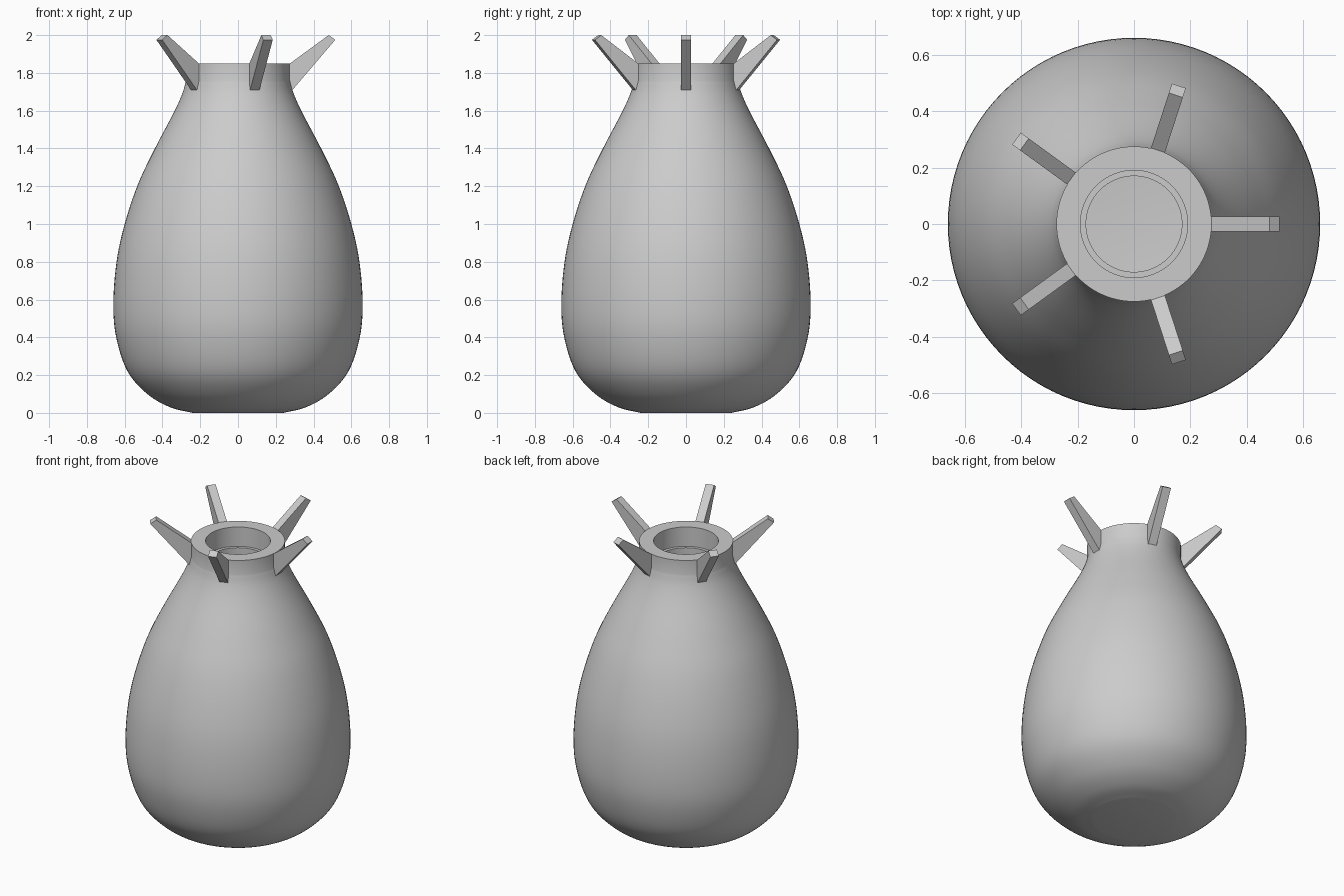
import bpy, bmesh, math
from mathutils import Matrix, Vector

cube = bpy.data.objects.get("Cube")
if cube:
    bpy.data.objects.remove(cube)

GREY = (0.6, 0.6, 0.6, 1.0)
grey = bpy.data.materials.new("plain grey")
grey.use_nodes = True
grey.diffuse_color = GREY
grey.node_tree.nodes["Principled BSDF"].inputs["Base Color"].default_value = GREY


def add_object(name, bm):
    bmesh.ops.recalc_face_normals(bm, faces=bm.faces)
    mesh = bpy.data.meshes.new(name)
    bm.to_mesh(mesh)
    bm.free()
    mesh.materials.append(grey)
    obj = bpy.data.objects.new(name, mesh)
    bpy.context.collection.objects.link(obj)
    return obj


def smooth_path(points, steps=6):
    """Catmull-Rom curve through (radius, height) points."""
    pts = [Vector(p) for p in points]
    pts = [2 * pts[0] - pts[1]] + pts + [2 * pts[-1] - pts[-2]]
    out = []
    for a, b, c, d in zip(pts, pts[1:], pts[2:], pts[3:]):
        for i in range(steps):
            t = i / steps
            out.append(0.5 * (2 * b + (c - a) * t + (2 * a - 5 * b + 4 * c - d) * t**2
                              + (3 * b - a - 3 * c + d) * t**3))
    return out + [pts[-2]]


def lathe(name, profile, segments=96):
    bm = bmesh.new()
    verts = [bm.verts.new((r, 0, z)) for r, z in profile]
    edges = [bm.edges.new(pair) for pair in zip(verts, verts[1:])]
    bmesh.ops.spin(bm, geom=verts + edges, cent=(0, 0, 0), axis=(0, 0, 1),
                   angle=math.tau, steps=segments, use_duplicate=False)
    bmesh.ops.remove_doubles(bm, verts=bm.verts, dist=0.0005)
    return add_object(name, bm)


# Hollow vessel: outer belly, neck, rim, stepped mouth and inner wall
belly = smooth_path([(0.24, 0), (0.36, 0.03), (0.48, 0.1), (0.585, 0.22), (0.645, 0.4),
                     (0.66, 0.58), (0.643, 0.8), (0.6, 1.0), (0.53, 1.21), (0.44, 1.4),
                     (0.34, 1.59), (0.295, 1.69), (0.275, 1.76)])
inside = smooth_path([(0.17, 1.66), (0.35, 1.4), (0.5, 1.0), (0.57, 0.6),
                      (0.5, 0.25), (0.36, 0.11), (0.2, 0.08)])
mouth = [(0.275, 1.85), (0.19, 1.85), (0.19, 1.725), (0.17, 1.725)]
vessel = lathe("vessel", [(0, 0)] + belly + mouth + inside + [(0, 0.08)])
for o in bpy.context.selected_objects:
    o.select_set(False)
vessel.select_set(True)
bpy.context.view_layer.objects.active = vessel
bpy.ops.object.shade_smooth_by_angle(angle=math.radians(30))

# Five flared prongs around the neck
PRONG = [(0.25, 1.70), (0.28, 1.70), (0.515, 1.975), (0.48, 2.0), (0.275, 1.85), (0.25, 1.85)]
for i in range(5):
    bm = bmesh.new()
    side = bm.faces.new([bm.verts.new((r, -0.026, z)) for r, z in PRONG])
    wall = bmesh.ops.extrude_face_region(bm, geom=[side])
    moved = [v for v in wall["geom"] if isinstance(v, bmesh.types.BMVert)]
    bmesh.ops.translate(bm, verts=moved, vec=(0, 0.052, 0))
    bm.transform(Matrix.Rotation(math.tau * i / 5, 4, "Z"))
    add_object(f"prong_{i + 1}", bm)
